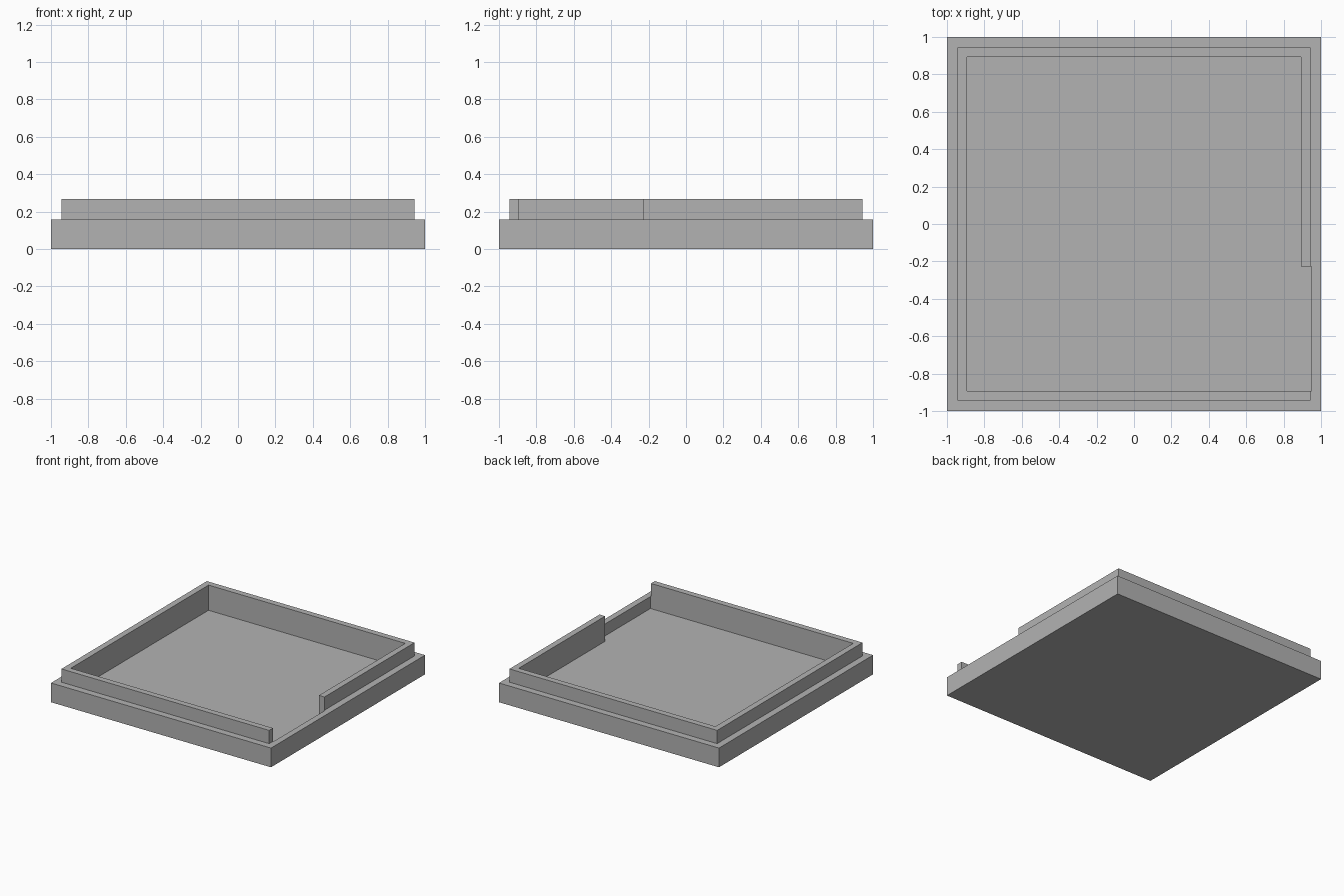
import bpy

if "Cube" in bpy.data.objects:
    bpy.data.objects.remove(bpy.data.objects["Cube"], do_unlink=True)

# Levels and half-widths
FLOOR, RIM, TOP = 0.06, 0.158, 0.267
OUTER, INNER = 0.944, 0.894
GAP_SIDE, GAP_END = 0.949, -0.226

grey = bpy.data.materials.new("plain_grey")
grey.use_nodes = True
colour = (0.45, 0.45, 0.45, 1)
grey.diffuse_color = colour
grey.node_tree.nodes["Principled BSDF"].inputs["Base Color"].default_value = colour


def box(name, low, high):
    """Add a box spanning two opposite corners."""
    centre = [(a + b) / 2 for a, b in zip(low, high)]
    bpy.ops.mesh.primitive_cube_add(size=1, location=centre)
    part = bpy.context.object
    part.name = name
    part.scale = [b - a for a, b in zip(low, high)]
    bpy.ops.object.transform_apply(location=True, rotation=False, scale=True)
    part.data.materials.append(grey)
    return part


def combine(target, tool, operation):
    """Apply a boolean to the target and remove the helper."""
    mod = target.modifiers.new(operation.lower(), "BOOLEAN")
    mod.operation, mod.object, mod.solver = operation, tool, "EXACT"
    bpy.context.view_layer.objects.active = target
    bpy.ops.object.modifier_apply(modifier=mod.name)
    bpy.data.objects.remove(tool, do_unlink=True)


# Wide base with the narrower raised lip
tray = box("lid_tray", (-1, -1, 0), (1, 1, RIM))
lip = box("raised_lip", (-OUTER, -OUTER, FLOOR), (OUTER, OUTER, TOP))
combine(tray, lip, "UNION")

# Hollow interior
cavity = box("cavity_cutter", (-INNER, -INNER, FLOOR), (INNER, INNER, 1))
combine(tray, cavity, "DIFFERENCE")

# Opening in the left wall, reaching down to the floor
gap = box("gap_cutter", (0, -INNER, FLOOR), (GAP_SIDE, GAP_END, 1))
combine(tray, gap, "DIFFERENCE")
